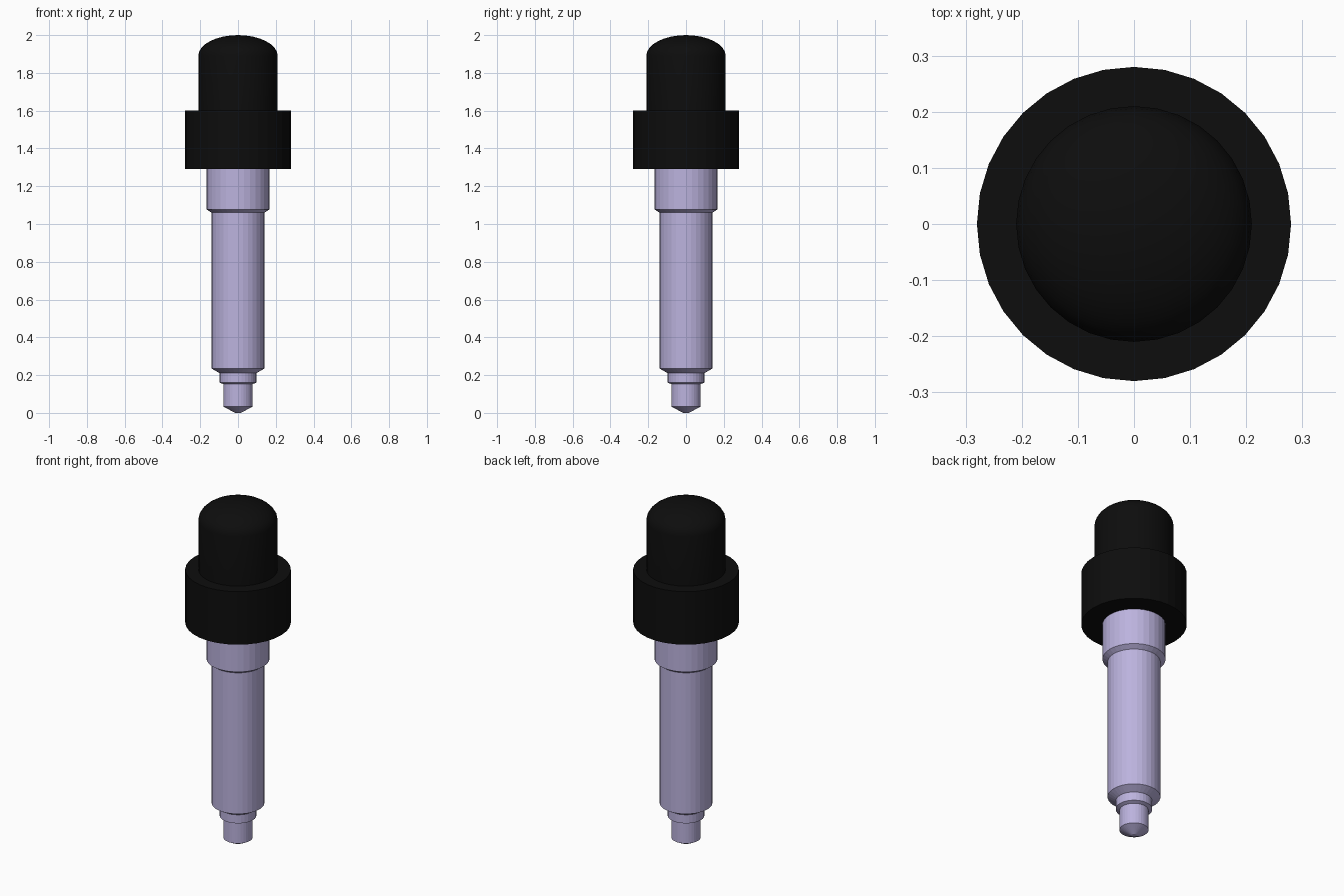
import bpy, bmesh, math

if "Cube" in bpy.data.objects:
    bpy.data.objects.remove(bpy.data.objects["Cube"])

SIDES = 32


def material(name, rgb):
    m = bpy.data.materials.new(name)
    m.diffuse_color = (*rgb, 1)
    m.use_nodes = True
    m.node_tree.nodes["Principled BSDF"].inputs["Base Color"].default_value = m.diffuse_color
    return m


def lathe(name, profile, mat, smooth=False):
    """Revolve (radius, z) points around z; a zero radius makes a pole, open ends are capped."""
    bm = bmesh.new()
    rings = []
    for r, z in profile:
        if r == 0:
            rings.append([bm.verts.new((0, 0, z))] * SIDES)
        else:
            rings.append([bm.verts.new((r * math.cos(2 * math.pi * i / SIDES),
                                        r * math.sin(2 * math.pi * i / SIDES), z))
                          for i in range(SIDES)])
    for a, b in zip(rings, rings[1:]):
        for i in range(SIDES):
            j = (i + 1) % SIDES
            corners = list(dict.fromkeys((a[i], a[j], b[j], b[i])))
            bm.faces.new(corners)
    for ring, (r, z) in ((rings[0], profile[0]), (rings[-1], profile[-1])):
        if r > 0:
            bm.faces.new(ring)
    bmesh.ops.recalc_face_normals(bm, faces=bm.faces)
    me = bpy.data.meshes.new(name)
    bm.to_mesh(me)
    bm.free()
    me.materials.append(mat)
    ob = bpy.data.objects.new(name, me)
    bpy.context.collection.objects.link(ob)
    if smooth:
        bpy.ops.object.select_all(action='DESELECT')
        ob.select_set(True)
        bpy.context.view_layer.objects.active = ob
        bpy.ops.object.shade_smooth_by_angle(angle=math.radians(30))
    return ob


lavender = material("lavender metal", (0.50, 0.45, 0.73))
black = material("black plastic", (0.004, 0.004, 0.004))

# Stepped plunger shaft with chamfered shoulders and blunt tip
lathe("plunger_shaft", [
    (0.015, 0.0), (0.077, 0.033), (0.077, 0.152), (0.097, 0.16),
    (0.097, 0.21), (0.14, 0.235), (0.14, 1.06), (0.167, 1.078),
    (0.167, 1.30)], lavender)

# Wide collar
lathe("collar", [(0.28, 1.29), (0.28, 1.6)], black)

# Knob with a low elliptical dome
R, Z, H, N = 0.21, 1.89, 0.11, 8
dome = [(R * math.cos(math.pi / 2 * k / N), Z + H * math.sin(math.pi / 2 * k / N))
        for k in range(N)]
lathe("knob", [(R, 1.59)] + dome + [(0, Z + H)], black, smooth=True)
